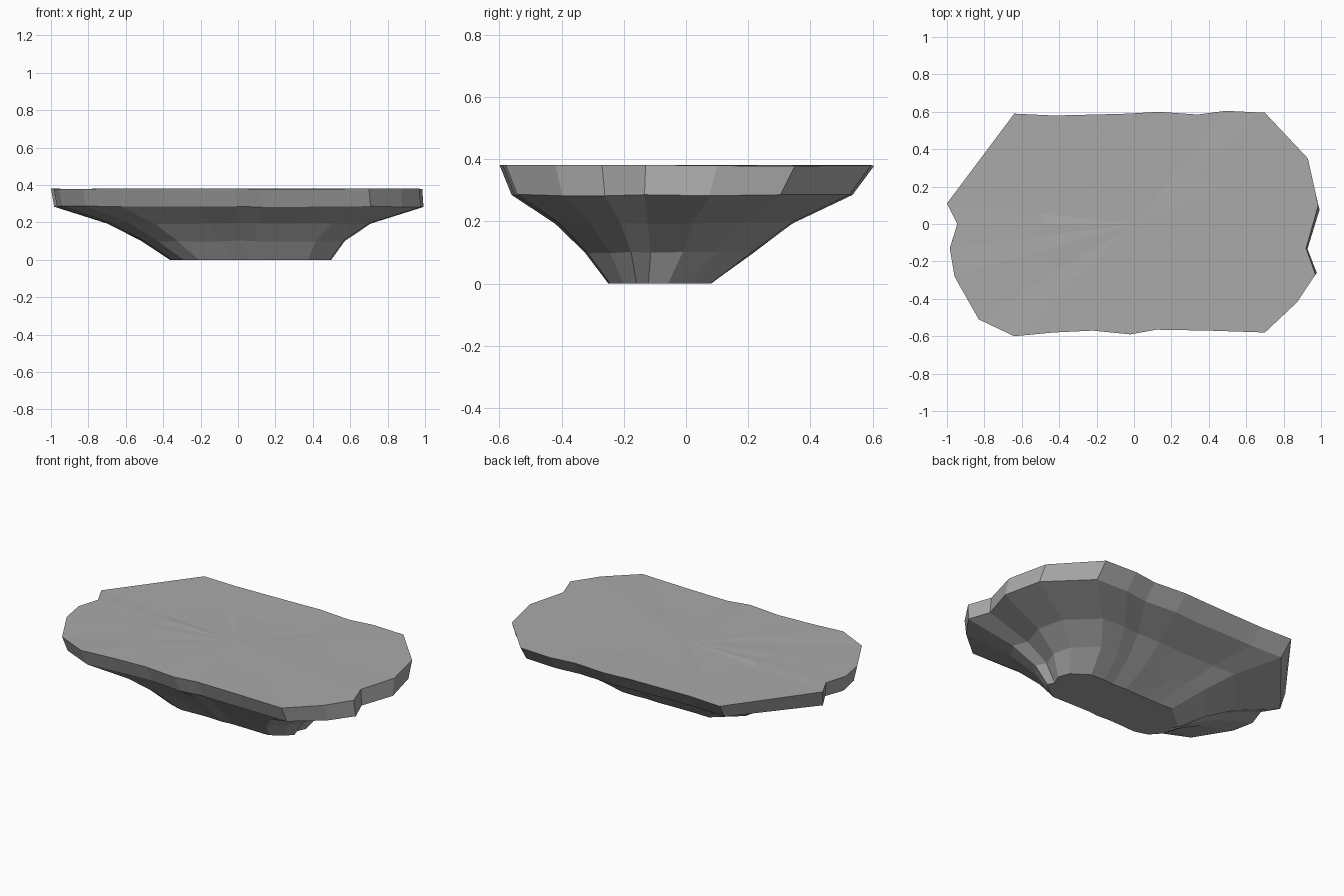
import bpy, bmesh, random
from mathutils import Vector

cube = bpy.data.objects.get("Cube")
if cube:
    bpy.data.objects.remove(cube, do_unlink=True)
random.seed(4)

# Stone colour
stone = bpy.data.materials.new("grey_stone")
stone.use_nodes = True
grey = (0.4, 0.4, 0.4, 1)
stone.diffuse_color = grey
stone.node_tree.nodes["Principled BSDF"].inputs["Base Color"].default_value = grey

# Rim of the slab, anticlockwise from the right end
rim = [(0.985, 0.10), (0.93, 0.35), (0.70, 0.595), (0.49, 0.605), (0.34, 0.585),
       (0.13, 0.60), (-0.03, 0.59), (-0.22, 0.585), (-0.43, 0.58), (-0.64, 0.59),
       (-1.0, 0.11), (-0.945, 0.0), (-0.985, -0.13), (-0.96, -0.28),
       (-0.83, -0.51), (-0.64, -0.60), (-0.43, -0.58), (-0.22, -0.57), (-0.02, -0.59),
       (0.12, -0.565), (0.40, -0.57), (0.70, -0.58), (0.87, -0.42),
       (0.97, -0.27), (0.92, -0.13)]

# Lower layers: height, x centre, x scale, y centre, y scale
layers = [(0.285, 0.012, 0.995, -0.015, 0.91),
          (0.195, 0.01, 0.71, -0.04, 0.635),
          (0.10, 0.03, 0.55, -0.055, 0.45),
          (0.004, 0.07, 0.435, -0.085, 0.275)]

bm = bmesh.new()


def ring(z, cx, sx, cy, sy, wobble=0.0):
    return [bm.verts.new((cx + x * sx, cy + y * sy, z + random.uniform(-wobble, wobble)))
            for x, y in rim]


def bridge(upper, lower):
    for i in range(len(rim)):
        j = (i + 1) % len(rim)
        bm.faces.new((upper[i], lower[i], lower[j], upper[j]))


# Side walls and tapering underside
top = ring(0.38, 0, 1, 0, 1, 0.002)
upper = top
for layer in layers:
    lower = ring(*layer, 0.003)
    bridge(upper, lower)
    upper = lower
for v in upper:
    v.co.z = 0.0
bm.faces.new(list(reversed(upper)))

# Gently uneven top surface
inner = ring(0.379, 0, 0.5, 0, 0.5, 0.003)
bridge(inner, top)
centre = bm.verts.new(Vector((0, 0, 0.38)))
for i in range(len(rim)):
    bm.faces.new((inner[i], inner[(i + 1) % len(rim)], centre))

bmesh.ops.recalc_face_normals(bm, faces=bm.faces)
mesh = bpy.data.meshes.new("rock_slab")
bm.to_mesh(mesh)
bm.free()
mesh.materials.append(stone)
slab = bpy.data.objects.new("rock_slab", mesh)
bpy.context.collection.objects.link(slab)
